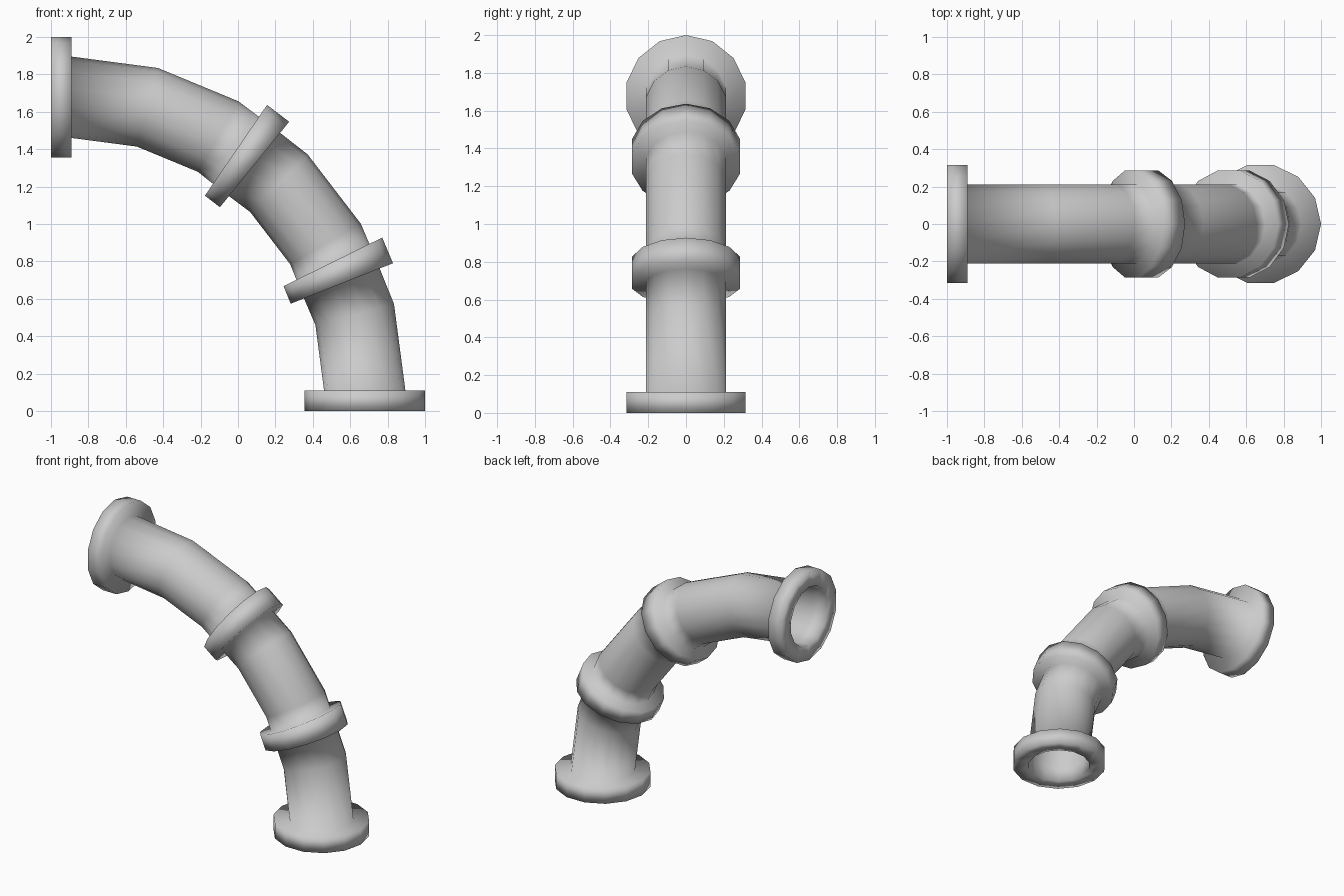
import bpy, bmesh
from math import sin, cos, radians, pi
from mathutils import Vector

if "Cube" in bpy.data.objects:
    bpy.data.objects.remove(bpy.data.objects["Cube"])

SIDES = 14
CENTRE = Vector((-0.89, 0, 0.11))   # centre of the bend
BEND = 1.5675                       # bend radius of the centre line
CHORD = BEND * cos(radians(7.5))
PIPE, FLANGE, COLLAR, BORE = 0.2175, 0.3225, 0.294, 0.213
STUB = 0.11


def section(bm, angle, radius, push=0.0):
    """Ring of points across the pipe; angle is measured from vertical."""
    t = radians(angle)
    radial = Vector((sin(t), 0, cos(t)))
    along = Vector((cos(t), 0, -sin(t)))
    # points between the 15 degree joints lie on the straight chord
    local = angle % 15
    r = BEND if local == 0 else CHORD / cos(radians(local - 7.5))
    mid = CENTRE + radial * r + along * push
    return [bm.verts.new(mid + radial * (radius * cos(2 * pi * i / SIDES))
                         + Vector((0, radius * sin(2 * pi * i / SIDES), 0)))
            for i in range(SIDES)]


def collar(a, b):
    return [(a, PIPE), (a, COLLAR), (b, COLLAR), (b, PIPE)]


# outside: end flange, bent pipe with two collars, end flange
outer = [(0, FLANGE, -STUB), (0, FLANGE), (0, PIPE), (15, PIPE), (30, PIPE)]
outer += collar(34.4, 39.0) + [(45, PIPE), (60, PIPE)]
outer += collar(63.8, 68.4) + [(75, PIPE), (90, PIPE)]
outer += [(90, FLANGE), (90, FLANGE, STUB)]
# inside: the bore running back to the start
bore = [(90, BORE, STUB)] + [(a, BORE) for a in range(90, -1, -15)] + [(0, BORE, -STUB)]

bm = bmesh.new()
rings = [section(bm, *s) for s in outer + bore]
for k, ring in enumerate(rings):
    nxt = rings[(k + 1) % len(rings)]
    for i in range(SIDES):
        j = (i + 1) % SIDES
        bm.faces.new((ring[i], ring[j], nxt[j], nxt[i])).smooth = True
bmesh.ops.recalc_face_normals(bm, faces=bm.faces[:])
mesh = bpy.data.meshes.new("bent_pipe")
bm.to_mesh(mesh)
bm.free()
pipe = bpy.data.objects.new("bent_pipe", mesh)
bpy.context.collection.objects.link(pipe)
